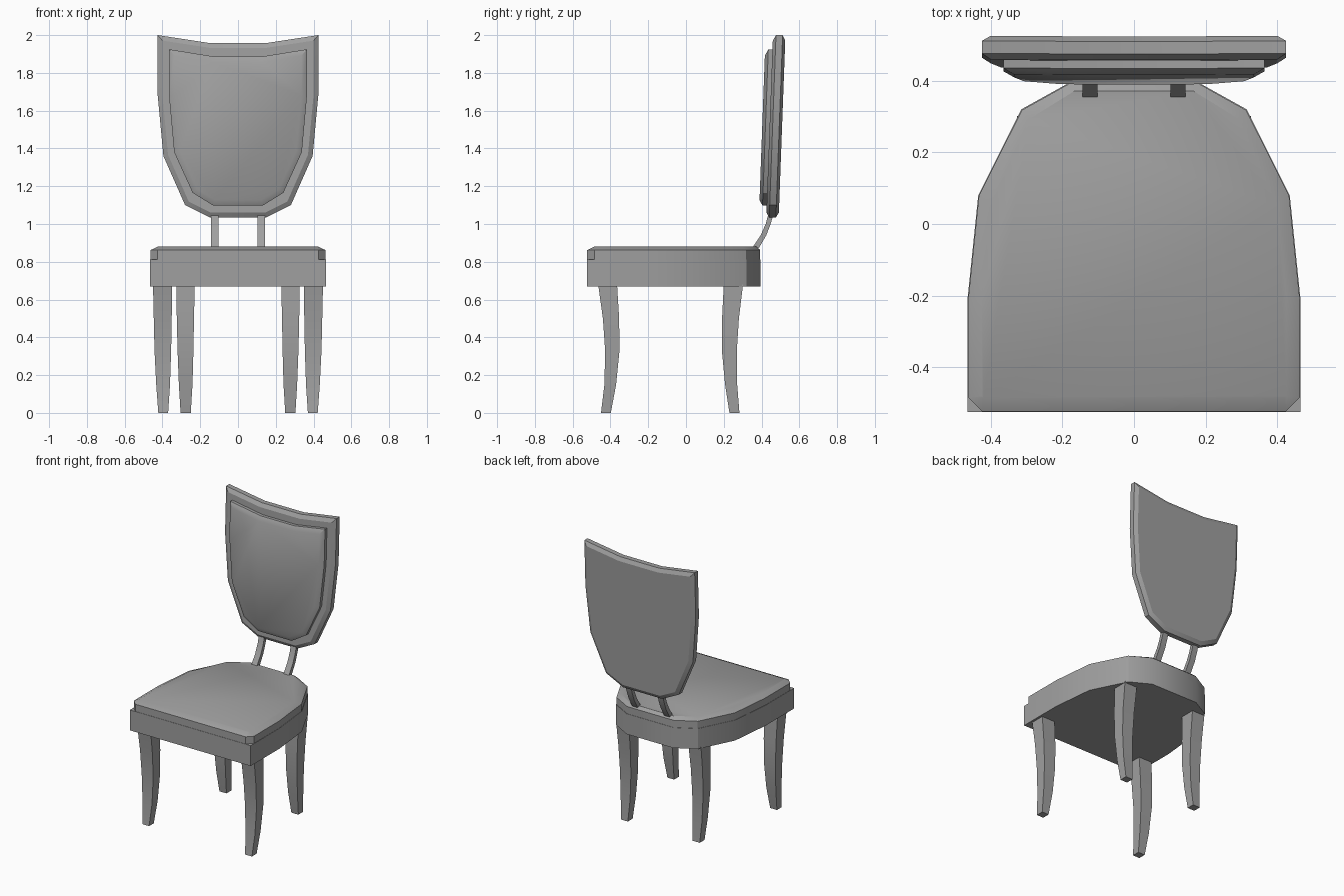
import bpy
import bmesh
import math
from mathutils import Vector

if "Cube" in bpy.data.objects:
    bpy.data.objects.remove(bpy.data.objects["Cube"], do_unlink=True)

GREY = (0.35, 0.35, 0.35, 1)
mat = bpy.data.materials.new("plain grey")
mat.use_nodes = True
mat.diffuse_color = GREY
mat.node_tree.nodes["Principled BSDF"].inputs["Base Color"].default_value = GREY


def loft(name, rings):
    """Skin matching rings of points, cap both ends and keep hard edges sharp."""
    bm = bmesh.new()
    loops = [[bm.verts.new(p) for p in ring] for ring in rings]
    for a, b in zip(loops, loops[1:]):
        for i in range(len(a)):
            j = (i + 1) % len(a)
            bm.faces.new((a[i], a[j], b[j], b[i]))
    bm.faces.new(loops[0])
    bm.faces.new(loops[-1])
    bmesh.ops.recalc_face_normals(bm, faces=bm.faces)
    mesh = bpy.data.meshes.new(name)
    bm.to_mesh(mesh)
    bm.free()
    mesh.materials.append(mat)
    obj = bpy.data.objects.new(name, mesh)
    bpy.context.collection.objects.link(obj)
    bpy.ops.object.select_all(action="DESELECT")
    obj.select_set(True)
    bpy.context.view_layer.objects.active = obj
    bpy.ops.object.shade_smooth_by_angle(angle=math.radians(30))
    return obj


def mirrored(half):
    """Close a right-hand half outline by mirroring it in x."""
    return half + [(-x, y) for x, y in reversed(half)]


def inset(outline, d):
    """Offset a counter-clockwise outline inwards with mitred corners."""
    pts = [Vector(p) for p in outline]
    result = []
    for i, p in enumerate(pts):
        e1 = (p - pts[i - 1]).normalized()
        e2 = (pts[(i + 1) % len(pts)] - p).normalized()
        n1, n2 = Vector((-e1.y, e1.x)), Vector((-e2.y, e2.x))
        result.append(p + (n1 + n2) * d / (1 + n1.dot(n2)))
    return result


def flat(outline, z):
    return [(x, y, z) for x, y in outline]


# Seat: solid apron with a bevelled cushion on top
apron = mirrored([(0.465, -0.525), (0.465, -0.21), (0.435, 0.08),
                  (0.315, 0.32), (0.18, 0.395)])
loft("seat_apron", [flat(apron, 0.67), flat(apron, 0.812)])

cushion = mirrored([(0.425, -0.523), (0.463, -0.485), (0.463, -0.21),
                    (0.433, 0.08), (0.313, 0.318), (0.179, 0.393)])
cushion_top = mirrored([(0.42, -0.485), (0.425, -0.48), (0.425, -0.2),
                        (0.4, 0.05), (0.293, 0.293), (0.165, 0.372)])
loft("seat_cushion", [flat(cushion, 0.81), flat(cushion, 0.862),
                      flat(cushion_top, 0.88)])


# Backrest: leaning shield panel and a raised pad in front of it
def lean(outline, depth):
    return [(x, depth + 0.037 * (z - 1.04), z) for x, z in outline]


shield = mirrored([(0.15, 1.035), (0.28, 1.1), (0.395, 1.36),
                   (0.425, 1.68), (0.425, 2.0), (0.15, 1.958)])
loft("back_panel", [lean(inset(shield, 0.025), 0.425), lean(shield, 0.441),
                    lean(shield, 0.476), lean(inset(shield, 0.025), 0.491)])

pad = mirrored([(0.13, 1.097), (0.24, 1.165), (0.338, 1.38),
                (0.365, 1.68), (0.365, 1.925), (0.13, 1.887)])
loft("back_pad", [lean(inset(pad, 0.03), 0.386), lean(pad, 0.403),
                  lean(pad, 0.43)])


# Legs: square sections (height, front y, back y, inner x, outer x)
FRONT_LEG = [(0.0, -0.45, -0.398, 0.37, 0.422), (0.15, -0.432, -0.37, 0.36, 0.433),
             (0.33, -0.428, -0.352, 0.354, 0.442), (0.5, -0.44, -0.354, 0.351, 0.446),
             (0.68, -0.465, -0.365, 0.348, 0.45)]
REAR_LEG = [(0.0, 0.23, 0.283, 0.25, 0.304), (0.15, 0.207, 0.271, 0.241, 0.313),
            (0.33, 0.19, 0.269, 0.236, 0.32), (0.5, 0.191, 0.28, 0.233, 0.324),
            (0.68, 0.2, 0.302, 0.229, 0.327)]
# Curved struts from the seat up to the shield
STRUT = [(0.85, 0.335, 0.37, 0.102, 0.144), (0.88, 0.355, 0.39, 0.102, 0.144),
         (0.94, 0.395, 0.425, 0.102, 0.144), (1.0, 0.422, 0.448, 0.102, 0.144),
         (1.06, 0.438, 0.465, 0.102, 0.144)]

for side, s in (("left", 1), ("right", -1)):
    for part, sections in (("front_leg", FRONT_LEG), ("rear_leg", REAR_LEG),
                           ("back_strut", STRUT)):
        loft(f"{part}_{side}",
             [[(s * x0, y0, z), (s * x1, y0, z), (s * x1, y1, z), (s * x0, y1, z)]
              for z, y0, y1, x0, x1 in sections])
